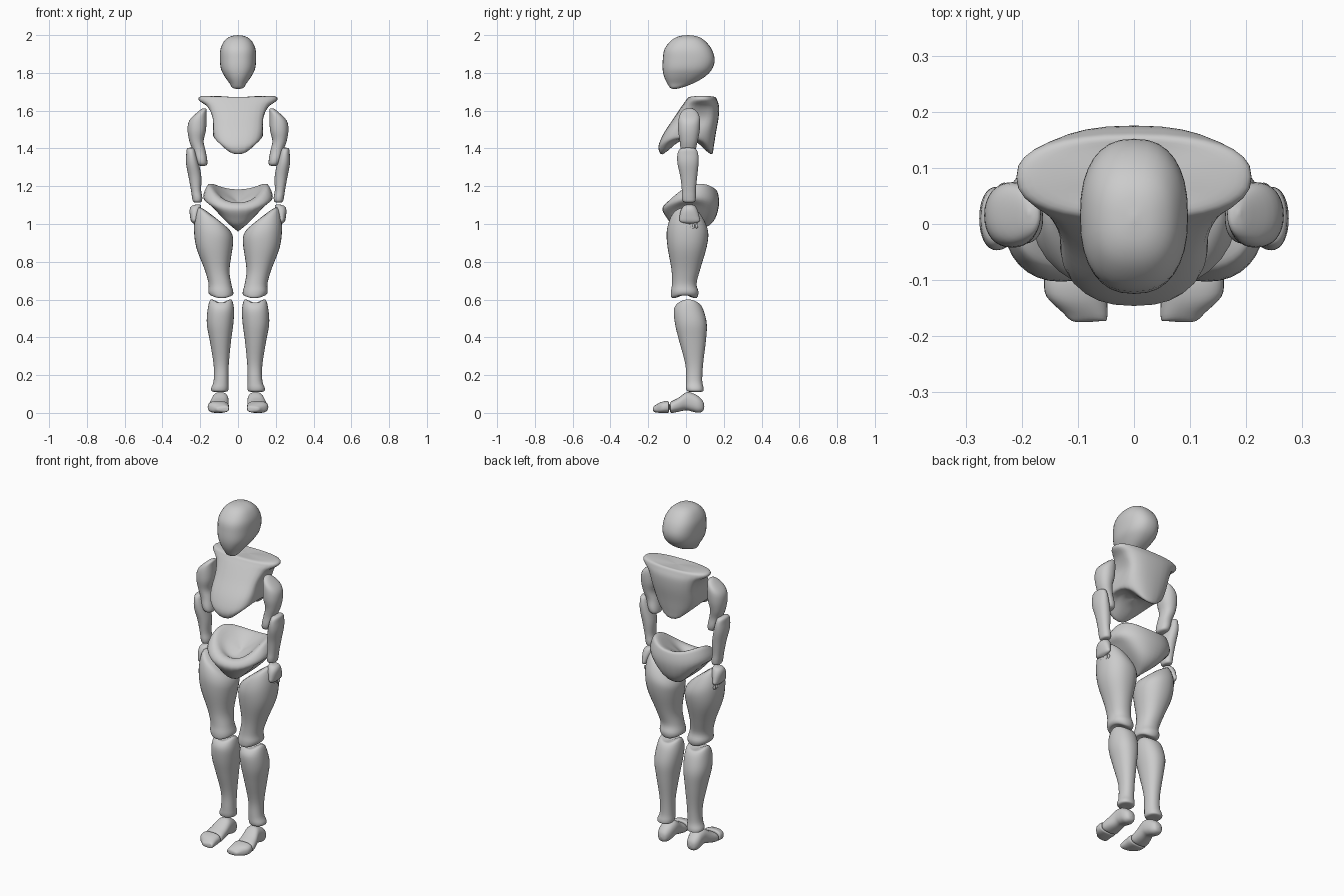
import bpy, bmesh, math
from mathutils import Vector

SIDES, STEPS = 32, 4


def spline(a, b, c, d, t):
    return [0.5 * (2*q + (r-p)*t + (2*p-5*q+4*r-s)*t*t + (3*q-p-3*r+s)*t**3)
            for p, q, r, s in zip(a, b, c, d)]


def spow(v, e):
    return math.copysign(abs(v) ** e, v)


def finish(bm, name, mirror):
    bmesh.ops.remove_doubles(bm, verts=bm.verts, dist=1e-5)
    bmesh.ops.recalc_face_normals(bm, faces=bm.faces)
    for f in bm.faces:
        f.smooth = True
    me = bpy.data.meshes.new(name)
    bm.to_mesh(me)
    bm.free()
    ob = bpy.data.objects.new(name, me)
    bpy.context.collection.objects.link(ob)
    if mirror:
        ob.modifiers.new("Mirror", 'MIRROR').use_mirror_merge = False
    return ob


def loft(name, rings, power=2.2, mirror=False, along_y=False):
    """Ring: height, centre x, half width, y min, y max, side lift, back tilt, outer tilt, side pinch."""
    keys = [tuple(r) + (0,) * (9 - len(r)) for r in rings]
    keys = [keys[0]] + keys + [keys[-1]]
    path = []
    for i in range(1, len(keys) - 2):
        path += [spline(*keys[i-1:i+3], k / STEPS) for k in range(STEPS)]
    path.append(keys[-1])
    bm = bmesh.new()
    loops = []
    for z, cx, rx, y0, y1, lift, back, outer, pinch in path:
        loop = []
        for k in range(SIDES):
            a = 2 * math.pi * k / SIDES
            c, s = math.cos(a), math.sin(a)
            x = cx + rx * spow(c, 2/power) * (1 - pinch * c**4)
            y = (y0 + y1) / 2 + (y1 - y0) / 2 * spow(s, 2/power)
            h = z + lift * c*c + back * s + outer * c
            loop.append(bm.verts.new((x, h, y) if along_y else (x, y, h)))
        loops.append(loop)
    for p, q in zip(loops, loops[1:]):
        for k in range(SIDES):
            n = (k + 1) % SIDES
            bm.faces.new((p[k], p[n], q[n], q[k]))
    return finish(bm, name, mirror)


def bone(name, a, b, r):
    """Small finger segment from a to b, swollen at both ends."""
    a, b = Vector(a), Vector(b)
    rot = (b - a).to_track_quat('Z', 'Y')
    bm = bmesh.new()
    bmesh.ops.create_uvsphere(bm, u_segments=12, v_segments=8, radius=1)
    half = (b - a).length / 2
    for v in bm.verts:
        v.co = (a + b) / 2 + rot @ Vector((v.co.x * r, v.co.y * r, v.co.z * half))
    finish(bm, name, True)


# Head with rounded skull and narrow chin
loft("head", [
    (2.0, 0, 0, .01, .01), (1.993, 0, .04, -.04, .06), (1.97, 0, .072, -.08, .10),
    (1.925, 0, .093, -.114, .136), (1.87, 0, .096, -.123, .152), (1.82, 0, .09, -.124, .138),
    (1.78, 0, .07, -.116, .10), (1.745, 0, .045, -.10, .04),
    (1.72, 0, .028, -.082, -.03), (1.715, 0, 0, -.06, -.06)], 2.4)

# Chest: wide shoulder line, forward ribcage, hollow underside
loft("chest", [
    (1.67, 0, 0, .085, .085), (1.672, 0, .12, .045, .135, .006), (1.672, 0, .195, .015, .155, .004),
    (1.655, 0, .207, 0, .165), (1.62, 0, .19, -.025, .175, 0, 0, 0, .15),
    (1.56, 0, .178, -.065, .172, 0, 0, 0, .27), (1.48, 0, .165, -.118, .158, .02, 0, 0, .2),
    (1.41, 0, .14, -.146, .147, .05, 0, 0, .08), (1.37, 0, .105, -.132, .138, .085),
    (1.385, 0, .08, -.10, .11, .07), (1.43, 0, .05, -.045, .06, .02),
    (1.45, 0, 0, .01, .01)], 2.4)

# Pelvis: tilted bowl, high at the hips and low in front
loft("pelvis", [
    (1.115, 0, 0, .03, .03), (1.125, 0, .08, -.03, .09, .03, .03),
    (1.148, 0, .145, -.075, .15, .06, .035), (1.135, 0, .172, -.11, .168, .05, .03),
    (1.09, 0, .183, -.125, .175, .045, .015), (1.03, 0, .145, -.10, .155, .07, 0),
    (.985, 0, .085, -.06, .11, .055), (.96, 0, 0, .03, .03)])

# Legs
loft("thigh", [
    (1.045, .135, 0, .005, .005), (1.04, .133, .06, -.055, .06, 0, 0, .045),
    (1.02, .13, .088, -.085, .09, 0, 0, .055), (.96, .13, .103, -.102, .117, 0, 0, .03),
    (.88, .125, .097, -.098, .11), (.76, .111, .066, -.077, .075), (.685, .096, .06, -.074, .056),
    (.64, .091, .066, -.08, .066), (.61, .087, .057, -.076, .058, .012),
    (.61, .087, .035, -.05, .035, .015), (.628, .087, 0, -.008, -.008)], mirror=True)
loft("shin", [
    (.578, .09, 0, .01, .01), (.582, .09, .035, -.025, .045, .014), (.58, .09, .058, -.045, .07, .016),
    (.545, .091, .07, -.064, .092), (.47, .095, .07, -.058, .11), (.38, .093, .056, -.036, .105),
    (.255, .089, .04, -.003, .09), (.17, .09, .039, 0, .086), (.13, .096, .046, 0, .093),
    (.113, .097, .038, .01, .088), (.112, .097, 0, .048, .048)], mirror=True)
loft("foot", [
    (.097, .095, 0, .035, .035), (.09, .095, .024, .01, .062), (.065, .095, .038, .001, .088),
    (.03, .093, .042, .008, .106), (0, .094, .044, .014, .108), (-.04, .1, .05, .006, .08),
    (-.075, .103, .054, 0, .062), (-.085, .103, .046, .008, .052), (-.086, .103, 0, .03, .03)],
    2.4, True, True)
loft("toes", [
    (-.088, .104, 0, .03, .03), (-.09, .104, .048, .006, .055), (-.1, .104, .056, 0, .063),
    (-.135, .102, .054, 0, .056, .006), (-.163, .088, .04, .003, .04, 0, 0, .006),
    (-.173, .085, .025, .01, .03), (-.175, .085, 0, .02, .02)], 2.6, True, True)

# Arms
loft("upper_arm", [
    (1.612, .188, 0, .02, .02), (1.602, .19, .022, -.015, .05, 0, 0, -.008),
    (1.565, .212, .045, -.037, .072, 0, 0, -.016), (1.5, .218, .049, -.042, .073),
    (1.44, .22, .038, -.033, .062), (1.39, .206, .034, -.03, .052), (1.34, .195, .032, -.035, .055),
    (1.313, .189, .024, -.025, .045), (1.306, .187, 0, .01, .01)], mirror=True)
loft("forearm", [
    (1.405, .25, 0, .01, .01), (1.398, .25, .02, -.03, .05), (1.37, .247, .027, -.045, .064),
    (1.32, .241, .034, -.045, .066), (1.25, .228, .034, -.03, .059), (1.18, .222, .027, -.022, .052),
    (1.14, .216, .027, -.022, .052), (1.117, .215, .021, -.014, .046),
    (1.113, .215, 0, .015, .015)], mirror=True)
loft("palm", [
    (1.103, .222, 0, .018, .018), (1.098, .222, .024, -.008, .045, 0, 0, -.003),
    (1.075, .226, .03, -.026, .06), (1.04, .23, .024, -.034, .07), (1.012, .232, .015, -.03, .07),
    (1.0, .23, 0, .02, .02)], mirror=True)

# Fingers: three small segments each, gently curled
for i, (root, length) in enumerate([(.006, .09), (.024, .1), (.042, .092), (.06, .076)]):
    pts = [(.228 - .004*t*t, root - .006*t, 1.002 - length * t / 3) for t in range(4)]
    for j in range(3):
        bone(f"finger_{i+1}_segment_{j+1}", pts[j], pts[j+1], .0075 - .001 * j)

# Thumb
thumb = [(.212, -.015, 1.01), (.208, -.014, .98), (.207, -.01, .955)]
for j in range(2):
    bone(f"thumb_segment_{j+1}", thumb[j], thumb[j+1], .008)
